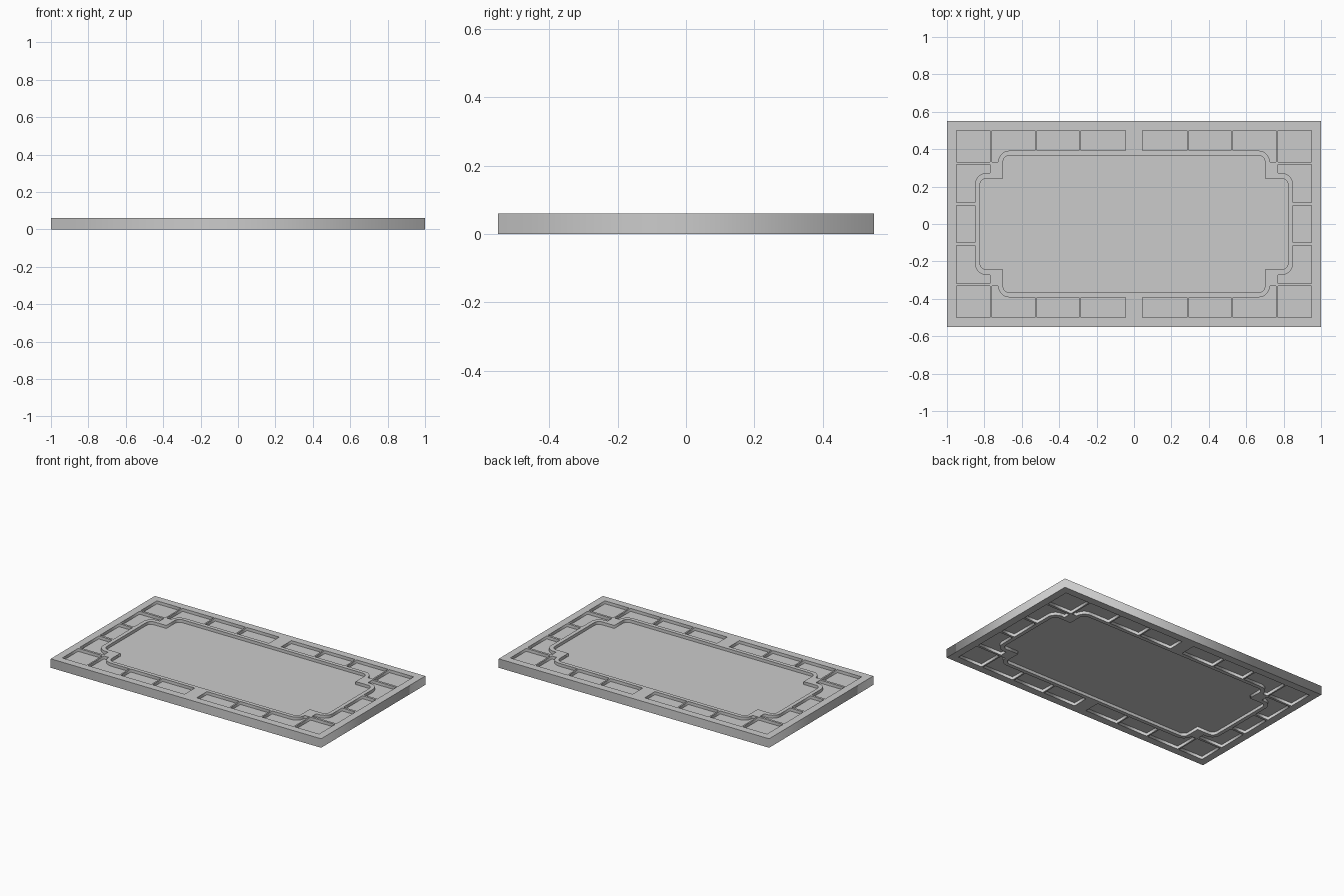
import bpy
from math import sin, cos, radians

if "Cube" in bpy.data.objects:
    bpy.data.objects.remove(bpy.data.objects["Cube"])


def arc(cx, cy, r, a0, a1, n=8):
    return [(cx + r * cos(radians(a0 + (a1 - a0) * i / n)),
             cy + r * sin(radians(a0 + (a1 - a0) * i / n))) for i in range(n + 1)]


def rect(x0, y0, x1, y1):
    return [(x0, y0), (x1, y0), (x1, y1), (x0, y1)]


def flips(pts, both=True):
    # copies of an outline mirrored into the other quadrants
    signs = [(1, 1), (-1, 1), (1, -1), (-1, -1)]
    return [[(x * sx, y * sy) for x, y in pts] for sx, sy in signs]


X, Y = 0.95, 0.50        # inside edge of the outer border
H = 0.06                 # full thickness

outlines = [rect(-1, -0.55, 1, 0.55)]

# corner, long-side and short-side cells
outlines += flips(rect(0.77, 0.332, X, Y))
outlines += flips(rect(0.045, 0.392, 0.283, Y))
outlines += flips(rect(0.293, 0.392, 0.518, Y))
outlines += flips([(0.528, Y), (0.76, Y), (0.76, 0.332)]
                  + arc(0.666, 0.332, 0.06, 0, 90) + [(0.528, 0.392)])
outlines += flips([(X, 0.115), (X, 0.317), (0.77, 0.317), (0.77, 0.272)]
                  + arc(0.79, 0.212, 0.06, 90, 0) + [(0.85, 0.115)])
for s in (-1, 1):
    outlines.append(rect(s * 0.85, -0.10, s * X, 0.10))

# large central opening with stepped, rounded corners
quarter = (arc(0.79, 0.209, 0.034, 0, 90) + [(0.70, 0.243)]
           + arc(0.666, 0.332, 0.034, 0, 90))
centre = list(quarter)
centre += [(-x, y) for x, y in reversed(quarter)]
centre += [(-x, -y) for x, y in quarter]
centre += [(x, -y) for x, y in reversed(quarter)]
outlines.append(centre)

# raised lattice: one flat curve with holes, extruded to full thickness
curve = bpy.data.curves.new("lattice_frame", 'CURVE')
curve.dimensions = '2D'
curve.fill_mode = 'BOTH'
curve.extrude = H / 2
for pts in outlines:
    sp = curve.splines.new('POLY')
    sp.points.add(len(pts) - 1)
    for p, (x, y) in zip(sp.points, pts):
        p.co = (x, y, 0, 1)
    sp.use_cyclic_u = True
frame = bpy.data.objects.new("lattice_frame", curve)
frame.location.z = H / 2
bpy.context.collection.objects.link(frame)
bpy.context.view_layer.objects.active = frame
frame.select_set(True)
bpy.ops.object.convert(target='MESH')

# thin panel closing the cells halfway up
bpy.ops.mesh.primitive_cube_add(size=1, location=(0, 0, H / 2))
panel = bpy.context.object
panel.name = "recessed_panel"
panel.scale = (2 * X, 2 * Y, 0.02)
bpy.ops.object.transform_apply(location=False, scale=True)
